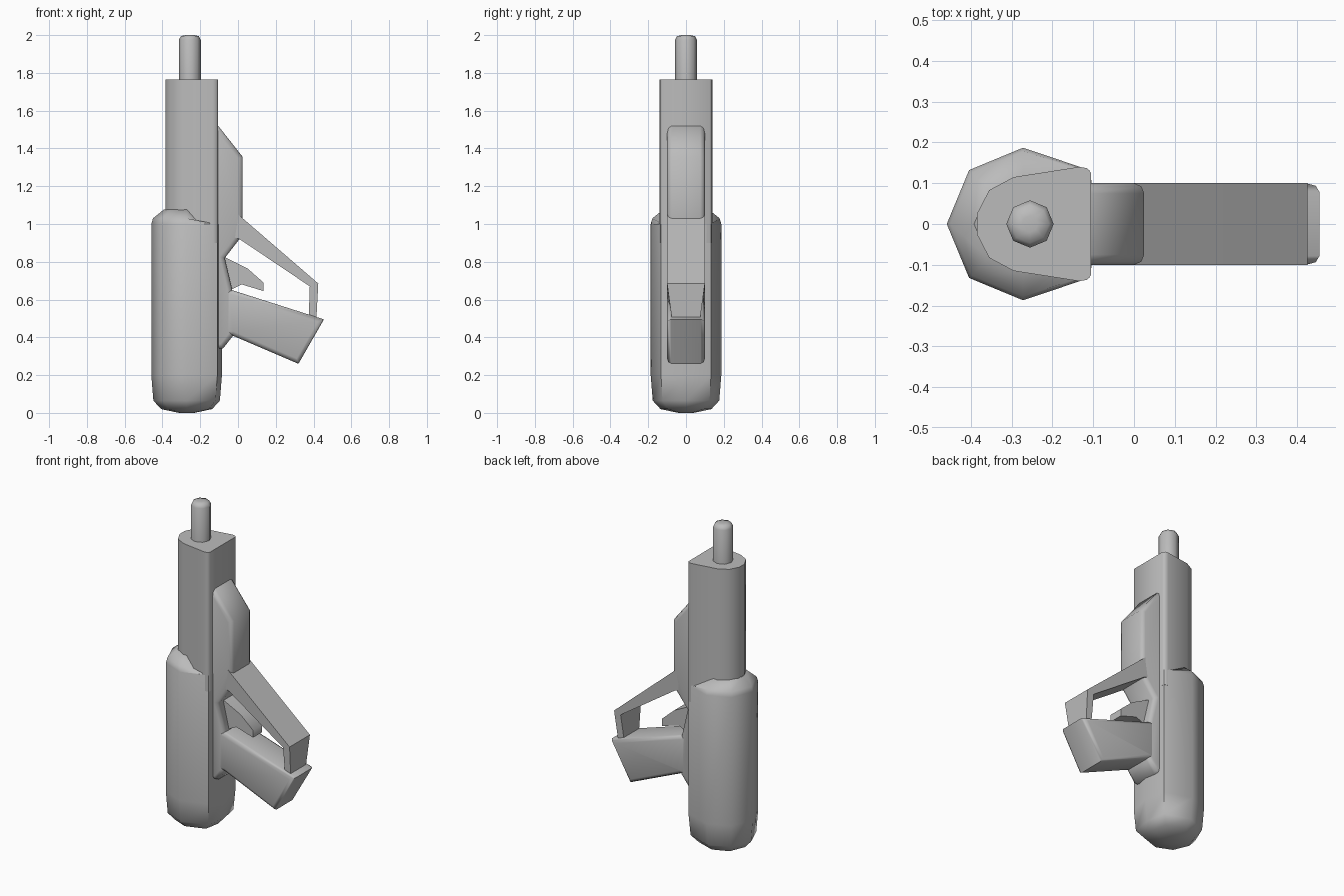
import bpy
import bmesh
from math import cos, sin, pi, radians

if "Cube" in bpy.data.objects:
    bpy.data.objects.remove(bpy.data.objects["Cube"])

grey = bpy.data.materials.new("plain_grey")
grey.use_nodes = True
grey.diffuse_color = (0.5, 0.5, 0.5, 1)
grey.node_tree.nodes["Principled BSDF"].inputs["Base Color"].default_value = (0.5, 0.5, 0.5, 1)


def finish(name, bm, bevel=0.0, segments=2, smooth=50):
    """Turn a bmesh into a coloured, shaded object with an optional bevel."""
    bmesh.ops.recalc_face_normals(bm, faces=bm.faces)
    if bevel:
        edges = [e for e in bm.edges if e.calc_face_angle(0) > radians(50)
                 and abs(e.verts[0].co.y - e.verts[1].co.y) < 0.001]
        bmesh.ops.bevel(bm, geom=edges, offset=bevel, segments=segments,
                        profile=0.5, affect='EDGES', clamp_overlap=True)
    mesh = bpy.data.meshes.new(name)
    bm.to_mesh(mesh)
    bm.free()
    mesh.materials.append(grey)
    mesh.shade_smooth()
    mesh.set_sharp_from_angle(angle=radians(smooth))
    obj = bpy.data.objects.new(name, mesh)
    bpy.context.collection.objects.link(obj)
    return obj


def loft(bm, rings):
    """Skin a stack of vertex rings and cap both ends."""
    loops = [[bm.verts.new(p) for p in ring] for ring in rings]
    n = len(loops[0])
    for a, b in zip(loops, loops[1:]):
        for i in range(n):
            j = (i + 1) % n
            bm.faces.new((a[i], a[j], b[j], b[i]))
    bm.faces.new(loops[0][::-1])
    bm.faces.new(loops[-1])


def slab(name, outline, half_width, bevel=0.0, **kw):
    """Extrude a side outline (x, z) symmetrically across y."""
    bm = bmesh.new()
    loft(bm, [[(x, y, z) for x, z in outline] for y in (-half_width, half_width)])
    return finish(name, bm, bevel, **kw)


# Eight-sided rear housing with a flattened inner side
def housing_ring(r, z):
    ring = []
    for i in range(8):
        a = i * pi / 4
        x, y = cos(a), sin(a)
        if i in (1, 7):
            x = 0.87
        top = min(z, 1.0) if x > 0.5 else z
        ring.append((-0.272 + r * x, r * y, top))
    return ring


bm = bmesh.new()
loft(bm, [housing_ring(r, z) for r, z in (
    (0.04, 0.0), (0.135, 0.02), (0.176, 0.065), (0.187, 0.2),
    (0.187, 1.0), (0.178, 1.03), (0.12, 1.077))])
finish("rear_housing", bm, smooth=60)

# Upper slide with a rounded back
half = [(-0.105, 0.125), (-0.115, 0.137), (-0.135, 0.14), (-0.295, 0.115),
        (-0.355, 0.083), (-0.385, 0.025)]
section = half + [(x, -y) for x, y in reversed(half)]
bm = bmesh.new()
loft(bm, [[(x, y, z) for x, y in section] for z in (0.9, 1.765)])
finish("upper_slide", bm)

# Eight-sided barrel with a slightly domed tip
bm = bmesh.new()
loft(bm, [[(-0.255 + r * cos(i * pi / 4), r * sin(i * pi / 4), z) for i in range(8)]
          for r, z in ((0.058, 1.7), (0.058, 1.975), (0.047, 1.995), (0.02, 2.0))])
finish("barrel", bm, smooth=60)

# Frame strip along the housing
slab("frame", [(-0.16, 1.52), (-0.105, 1.52), (0.025, 1.355), (0.025, 1.03),
               (0.008, 0.92), (-0.07, 0.82), (-0.03, 0.65), (-0.025, 0.41),
               (-0.08, 0.34), (-0.16, 0.34)], 0.1, 0.025)

# Slanted grip
slab("grip", [(-0.07, 0.662), (0.455, 0.495), (0.32, 0.26), (-0.03, 0.41),
              (-0.07, 0.41)], 0.1, 0.022)

# Guard bar, narrowing toward the grip
guard = slab("guard", [(-0.01, 1.06), (0.025, 1.03), (0.425, 0.685), (0.415, 0.5),
                       (0.375, 0.515), (0.38, 0.67), (0.008, 0.92), (-0.02, 0.93)], 0.1)
for v in guard.data.vertices:
    if v.co.z < 0.6:
        v.co.y *= 0.75

# Trigger
slab("trigger", [(-0.09, 0.83), (-0.06, 0.82), (0.05, 0.765), (0.135, 0.69),
                 (0.135, 0.645), (0.02, 0.68), (-0.04, 0.65), (-0.09, 0.66)], 0.045)
